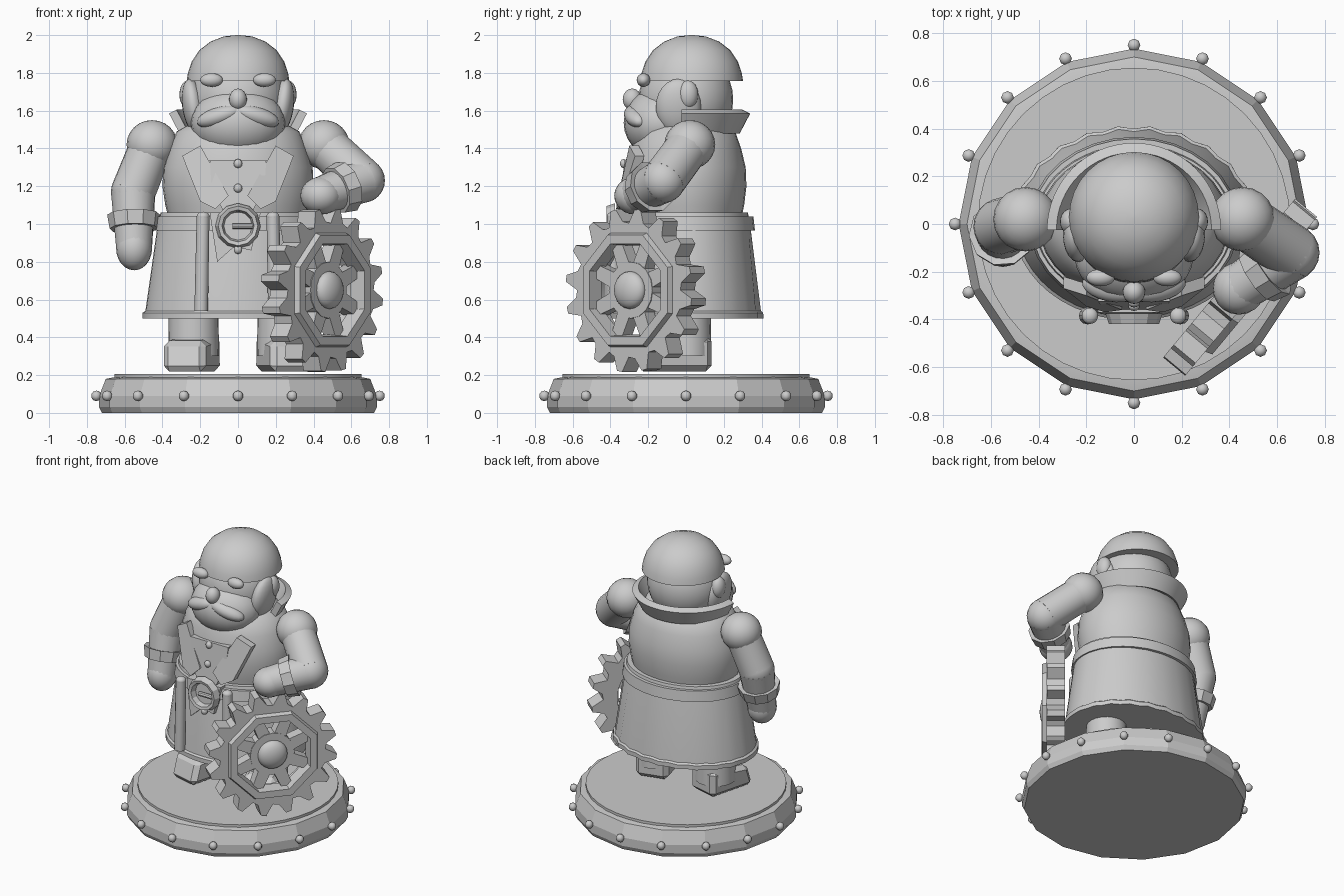
import bpy, bmesh
from math import sin, cos, pi, radians
from mathutils import Vector, Matrix, Euler

if "Cube" in bpy.data.objects:
    bpy.data.objects.remove(bpy.data.objects["Cube"])


def finish(name, bm, smooth=40):
    bmesh.ops.recalc_face_normals(bm, faces=bm.faces)
    me = bpy.data.meshes.new(name)
    bm.to_mesh(me)
    bm.free()
    ob = bpy.data.objects.new(name, me)
    bpy.context.collection.objects.link(ob)
    if smooth:
        bpy.ops.object.select_all(action='DESELECT')
        ob.select_set(True)
        bpy.context.view_layer.objects.active = ob
        bpy.ops.object.shade_smooth_by_angle(angle=radians(smooth))
    return ob


def add_ball(bm, loc, scale, rot=(0, 0, 0), seg=20, rings=12):
    m = Matrix.LocRotScale(Vector(loc), Euler(rot), Vector(scale))
    bmesh.ops.create_uvsphere(bm, u_segments=seg, v_segments=rings, radius=1, matrix=m)


def ball(name, *args, **kw):
    bm = bmesh.new()
    add_ball(bm, *args, **kw)
    return finish(name, bm)


def add_rod(bm, p, q, r1, r2, seg=20):
    p, q = Vector(p), Vector(q)
    m = Matrix.Translation((p + q) / 2) @ (q - p).to_track_quat('Z', 'Y').to_matrix().to_4x4()
    bmesh.ops.create_cone(bm, cap_ends=True, segments=seg, radius1=r1, radius2=r2,
                          depth=(q - p).length, matrix=m)


def rod(name, *args, **kw):
    bm = bmesh.new()
    add_rod(bm, *args, **kw)
    return finish(name, bm)


def lathe(name, prof, n=32, loc=(0, 0, 0), sx=1, sy=1, arc=(0, 2 * pi), loop=False,
          wave=None, mat=None, smooth=40):
    """Spin (radius, z) points about z; loop joins the profile into a ring section."""
    bm = bmesh.new()
    full = abs(arc[1] - arc[0] - 2 * pi) < 1e-5
    cols = []
    for i in range(n if full else n + 1):
        a = arc[0] + (arc[1] - arc[0]) * i / n
        cols.append([bm.verts.new((r * sx * cos(a) * (wave(i, a, z) if wave else 1),
                                   r * sy * sin(a) * (wave(i, a, z) if wave else 1), z))
                     for r, z in prof])
    k = len(prof)
    for i in range(n):
        a, b = cols[i], cols[(i + 1) % len(cols)]
        for j in range(k if loop else k - 1):
            bm.faces.new((a[j], b[j], b[(j + 1) % k], a[(j + 1) % k]))
    if loop and not full:
        bm.faces.new(cols[0])
        bm.faces.new(cols[-1])
    if not loop:
        for j in (0, -1):
            bm.faces.new([c[j] for c in cols])
    bmesh.ops.transform(bm, matrix=mat or Matrix.Translation(loc), verts=bm.verts)
    return finish(name, bm, smooth)


def plate(name, pts, depth):
    bm = bmesh.new()
    f = bm.faces.new([bm.verts.new(p) for p in pts])
    new = bmesh.ops.extrude_face_region(bm, geom=[f])['geom']
    bmesh.ops.translate(bm, vec=(0, depth, 0), verts=[v for v in new if isinstance(v, bmesh.types.BMVert)])
    return finish(name, bm, 0)


def aim(p, d):
    return Matrix.Translation(p) @ Vector(d).to_track_quat('Z', 'Y').to_matrix().to_4x4()


# Base with rivets
lathe("base_rim", [(.72, 0), (.735, .03), (.735, .09), (.7, .18), (.65, .19)], 16, smooth=20)
lathe("base_disc", [(.655, .17), (.655, .205)], 40)
bm = bmesh.new()
for i in range(16):
    a = i * pi / 8
    add_ball(bm, (.75 * cos(a), .75 * sin(a), .09), (.028,) * 3, seg=8, rings=5)
finish("base_rivets", bm)

# Legs and boots
for s, side in ((-1, "left"), (1, "right")):
    rod(side + "_leg", (s * .235, 0, .3), (s * .235, 0, .6), .135, .13)
    bm = bmesh.new()
    m = Matrix.LocRotScale(Vector((s * .245, -.06, .315)), Euler((0, 0, s * .25)), Vector((.23, .36, .19)))
    bmesh.ops.create_cube(bm, size=1, matrix=m)
    for v in bm.verts:
        if v.co.z > .3 and v.co.y < -.1:
            v.co += Vector((0, .06, -.03))
    bmesh.ops.bevel(bm, geom=bm.edges[:], offset=.03, segments=1, affect='EDGES')
    finish(side + "_boot", bm, 0)

# Coat skirt with pleats at the back, belt and torso
lathe("coat_skirt", [(.505, .5), (.505, .53), (.49, .54), (.425, 1.0), (.41, 1.06)], 48, sy=.8,
      wave=lambda i, a, z: 1 + (.022 if i % 2 else -.012) * max(0, sin(a)) ** .5 * (1.1 - z) / .6
      if sin(a) > 0 else 1)
lathe("belt", [(.40, .965), (.44, .965), (.43, 1.04), (.40, 1.04)], 32, sy=.83, loop=True)
lathe("torso", [(.36, 1.0), (.385, 1.1), (.40, 1.2), (.395, 1.3), (.365, 1.4), (.325, 1.49), (.2, 1.56)],
      32, sy=.8, smooth=60)

# Standing collar around the back of the neck
lathe("collar", [(.27, 1.5), (.31, 1.48), (.365, 1.585), (.325, 1.605)], 32, (0, -.025, 0),
      arc=(0, pi), loop=True)

# Head, cap and face
ball("head", (0, 0, 1.66), (.255, .25, .26), seg=28, rings=16)
lathe("cap", [(.272, 1.757), (.265, 1.80), (.245, 1.86), (.205, 1.92), (.145, 1.966), (.075, 1.993), (.01, 2.0)],
      32, (0, .03, 0), smooth=60)
ball("beard", (0, -.13, 1.535), (.25, .2, .19), seg=24, rings=14)
ball("nose", (0, -.285, 1.66), (.047, .05, .057))
for s, side in ((-1, "left"), (1, "right")):
    ball(side + "_ear", (s * .265, .01, 1.685), (.045, .055, .075))
    ball(side + "_sideburn", (s * .235, -.04, 1.62), (.06, .12, .15), (0, s * .15, 0))
    ball(side + "_eyebrow", (s * .14, -.225, 1.762), (.06, .036, .036))
    ball(side + "_moustache", (s * .1, -.265, 1.57), (.125, .06, .05), (0, s * .3, s * .2))
    # Lapels and hanging tubes
    plate(side + "_lapel", [(s * .295, -.27, 1.36), (s * .2, -.3, 1.415), (s * .05, -.36, 1.15),
                            (s * .12, -.37, 1.08), (s * .2, -.345, 1.12)], .05)
    rod(side + "_coat_tube", (s * .195, -.385, .54), (s * .185, -.385, 1.04), .036, .034, seg=12)
    ball(side + "_tube_top", (s * .185, -.385, 1.04), (.034, .034, .025))

# Vest front, buttons, sash tip
plate("vest_panel", [(-.15, -.325, 1.34), (.15, -.325, 1.34), (.14, -.34, 1.2), (.07, -.36, 1.05),
                     (-.07, -.36, 1.05), (-.14, -.34, 1.2)], .06)
plate("sash_tip", [(-.15, -.37, 1.06), (.12, -.37, 1.06), (.07, -.38, .86), (-.02, -.38, .88), (-.11, -.385, .8)], .06)
bm = bmesh.new()
for y, z in ((-.33, 1.32), (-.345, 1.19), (-.385, .865)):
    add_ball(bm, (0, y, z), (.024, .02, .024), seg=10, rings=6)
finish("buttons", bm)

# Belt buckle with pin
lathe("buckle", [(.075, -.02), (.085, .02), (.105, .025), (.12, -.02)], 12, loop=True,
      mat=aim((0, -.395, .99), (0, -1, 0)), smooth=25)
rod("buckle_pin", (-.03, -.40, .99), (.08, -.40, .99), .016, .016, seg=8)


def arm(name, shoulder, elbow, hand, hand_scale, wrist_r):
    bm = bmesh.new()
    add_ball(bm, shoulder, (.135, .135, .13))
    add_rod(bm, shoulder, elbow, .115, .118)
    add_ball(bm, elbow, (.118,) * 3)
    add_rod(bm, elbow, hand, .118, wrist_r)
    finish(name + "_arm", bm)
    ball(name + "_hand", hand, hand_scale)
    d = Vector(hand) - Vector(elbow)
    lathe(name + "_cuff", [(.09, -.035), (.14, -.045), (.128, .03), (.09, .03)], 10, loop=True,
          mat=aim(Vector(elbow) + d * .55, d), smooth=0)


arm("left", (-.455, .02, 1.42), (-.555, -.01, 1.17), (-.55, -.08, .87), (.095, .1, .115), .095)
arm("right", (.455, .02, 1.42), (.66, -.12, 1.23), (.44, -.27, 1.15), (.11, .11, .1), .1)

# Gear held at the side: toothed ring, raised octagon rim, spokes, hub
G = aim((.445, -.265, .65), (.77, -.64, 0))
bm = bmesh.new()
N, T = 64, .06
rows = []
for i in range(N):
    a = 2 * pi * (i + (0, .15, .1, -.05)[i % 4]) / N
    r = (.355, .365, .435, .435)[i % 4]
    a2 = 2 * pi * i / N
    rows.append([bm.verts.new((q * cos(t), q * sin(t), z)) for q, t, z in
                 ((r, a, -T), (r, a, T), (.26, a2, T), (.26, a2, -T))])
for i in range(N):
    p, q = rows[i], rows[(i + 1) % N]
    for j in range(4):
        bm.faces.new((p[j], q[j], q[(j + 1) % 4], p[(j + 1) % 4]))
bmesh.ops.transform(bm, matrix=G, verts=bm.verts)
finish("gear_ring", bm, 25)
lathe("gear_rim", [(.255, .0), (.265, .09), (.315, .09), (.33, .05)], 8, loop=True,
      mat=G @ Matrix.Rotation(pi / 8, 4, 'Z'), smooth=0)
bm = bmesh.new()
for i in range(8):
    a = i * pi / 4 + pi / 8
    m = G @ Matrix.Rotation(a, 4, 'Z')
    ends = [[bm.verts.new(m @ Vector((x, y, z))) for y, z in ((-w, -.04), (w, -.04), (w, .04), (-w, .04))]
            for x, w in ((.08, .045), (.28, .035))]
    for j in range(4):
        bm.faces.new((ends[0][j], ends[0][(j + 1) % 4], ends[1][(j + 1) % 4], ends[1][j]))
    bm.faces.new(ends[0])
    bm.faces.new(ends[1])
finish("gear_spokes", bm, 0)
lathe("gear_plate", [(.15, -.045), (.15, .045)], 16, mat=G)
bm = bmesh.new()
add_ball(bm, (0, 0, .05), (.1, .1, .055))
bmesh.ops.transform(bm, matrix=G, verts=bm.verts)
finish("gear_hub", bm)
